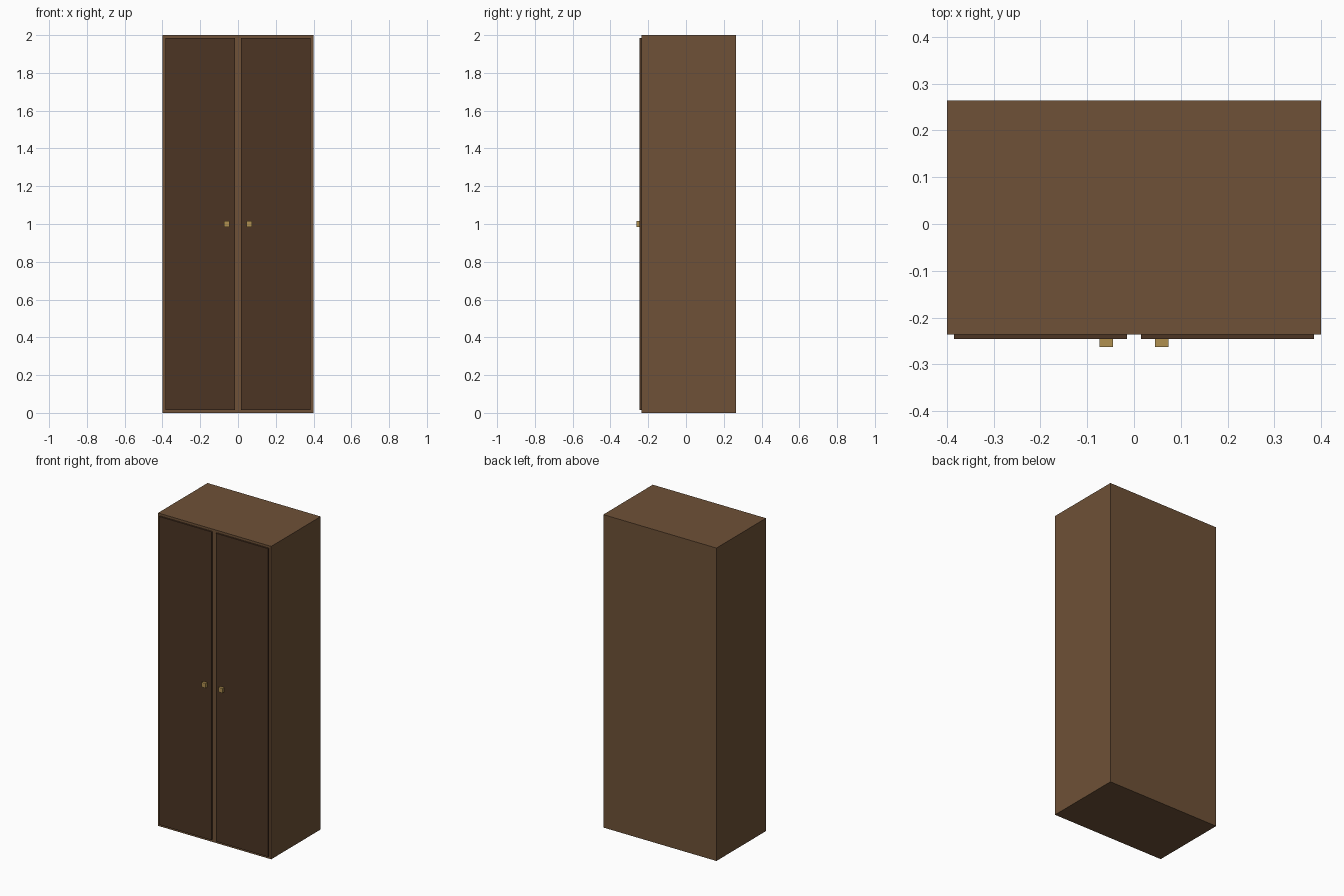
import bpy

if "Cube" in bpy.data.objects:
    bpy.data.objects.remove(bpy.data.objects["Cube"], do_unlink=True)


def material(name, rgb):
    linear = [((c / 255 + 0.055) / 1.055) ** 2.4 for c in rgb] + [1.0]
    mat = bpy.data.materials.new(name)
    mat.use_nodes = True
    mat.diffuse_color = linear
    mat.node_tree.nodes["Principled BSDF"].inputs["Base Color"].default_value = linear
    return mat


def box(name, low, high, mat):
    """Flat-shaded box spanning two opposite corners."""
    centre = [(a + b) / 2 for a, b in zip(low, high)]
    bpy.ops.mesh.primitive_cube_add(size=1, location=centre)
    obj = bpy.context.object
    obj.name = name
    obj.scale = [b - a for a, b in zip(low, high)]
    bpy.ops.object.transform_apply(location=False, rotation=False, scale=True)
    obj.data.materials.append(mat)
    return obj


body_wood = material("brown wood", (110, 81, 55))
door_wood = material("dark brown wood", (76, 53, 36))
brass = material("brass", (176, 144, 80))

FRONT, BACK = -0.236, 0.264
DOOR_FRONT = FRONT - 0.01

# Cabinet carcass
box("cabinet_body", (-0.4, FRONT, 0), (0.4, BACK, 2), body_wood)

# Mirrored doors and square knobs
for side, s in (("left", 1), ("right", -1)):
    x0, x1 = sorted((s * 0.015, s * 0.385))
    box(side + "_door", (x0, FRONT, 0.015), (x1, DOOR_FRONT, 1.985), door_wood)
    x0, x1 = sorted((s * 0.045, s * 0.074))
    box(side + "_knob", (x0, DOOR_FRONT, 0.985), (x1, -0.263, 1.015), brass)
